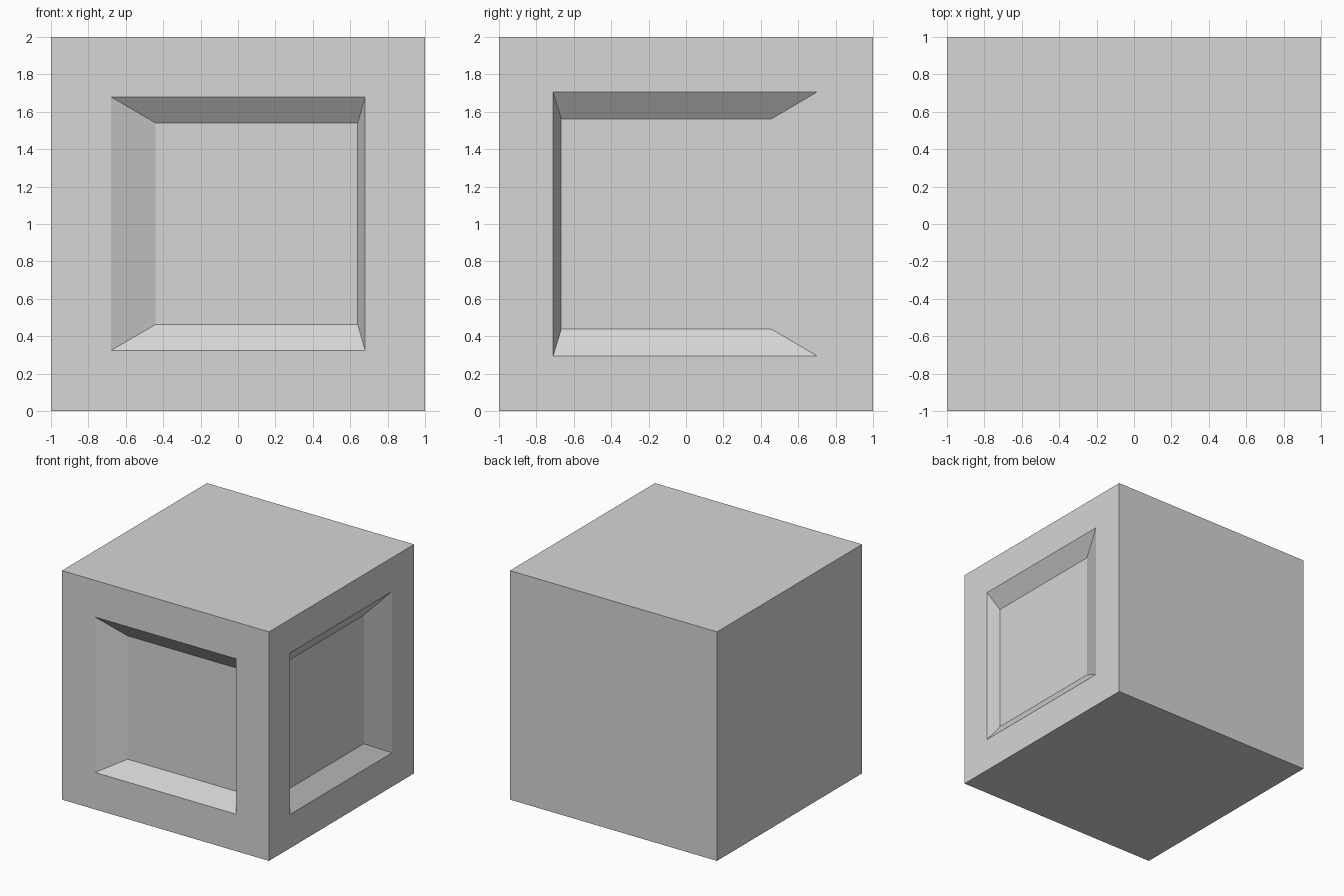
import bpy
import bmesh
from mathutils import Vector

if "Cube" in bpy.data.objects:
    bpy.data.objects.remove(bpy.data.objects["Cube"])

DEPTH = 0.105

grey = bpy.data.materials.new("light grey")
grey.diffuse_color = (0.67, 0.67, 0.67, 1)
grey.use_nodes = True
grey.node_tree.nodes["Principled BSDF"].inputs["Base Color"].default_value = grey.diffuse_color


def fit(face, axis, level, u_range, z_range):
    """Snap a four-sided face to a rectangle: u is the other horizontal axis."""
    u = 1 - axis
    c = face.calc_center_median()
    for v in face.verts:
        p = Vector((0, 0, 0))
        p[axis] = level
        p[u] = u_range[v.co[u] > c[u]]
        p[2] = z_range[v.co.z > c.z]
        v.co = p


def recess(bm, axis, side, opening, floor):
    """Sink a slope-walled panel into the block side facing side * axis."""
    bm.normal_update()
    face = next(f for f in bm.faces if f.normal[axis] * side > 0.99)
    for level, (u_range, z_range) in ((side, opening),
                                      (side * (1 - DEPTH), floor)):
        bmesh.ops.inset_individual(bm, faces=[face], thickness=0.1)
        fit(face, axis, level, u_range, z_range)


# Solid block
bm = bmesh.new()
bmesh.ops.create_cube(bm, size=2)
bmesh.ops.translate(bm, verts=bm.verts, vec=(0, 0, 1))

# Off-centre recessed panels on the front and right sides
recess(bm, 1, -1, ((-0.68, 0.68), (0.323, 1.68)), ((-0.44, 0.64), (0.463, 1.54)))
recess(bm, 0, 1, ((-0.71, 0.70), (0.295, 1.705)), ((-0.667, 0.457), (0.438, 1.562)))

bm.normal_update()
mesh = bpy.data.meshes.new("recessed_block")
bm.to_mesh(mesh)
bm.free()
mesh.materials.append(grey)
block = bpy.data.objects.new("recessed_block", mesh)
bpy.context.collection.objects.link(block)
